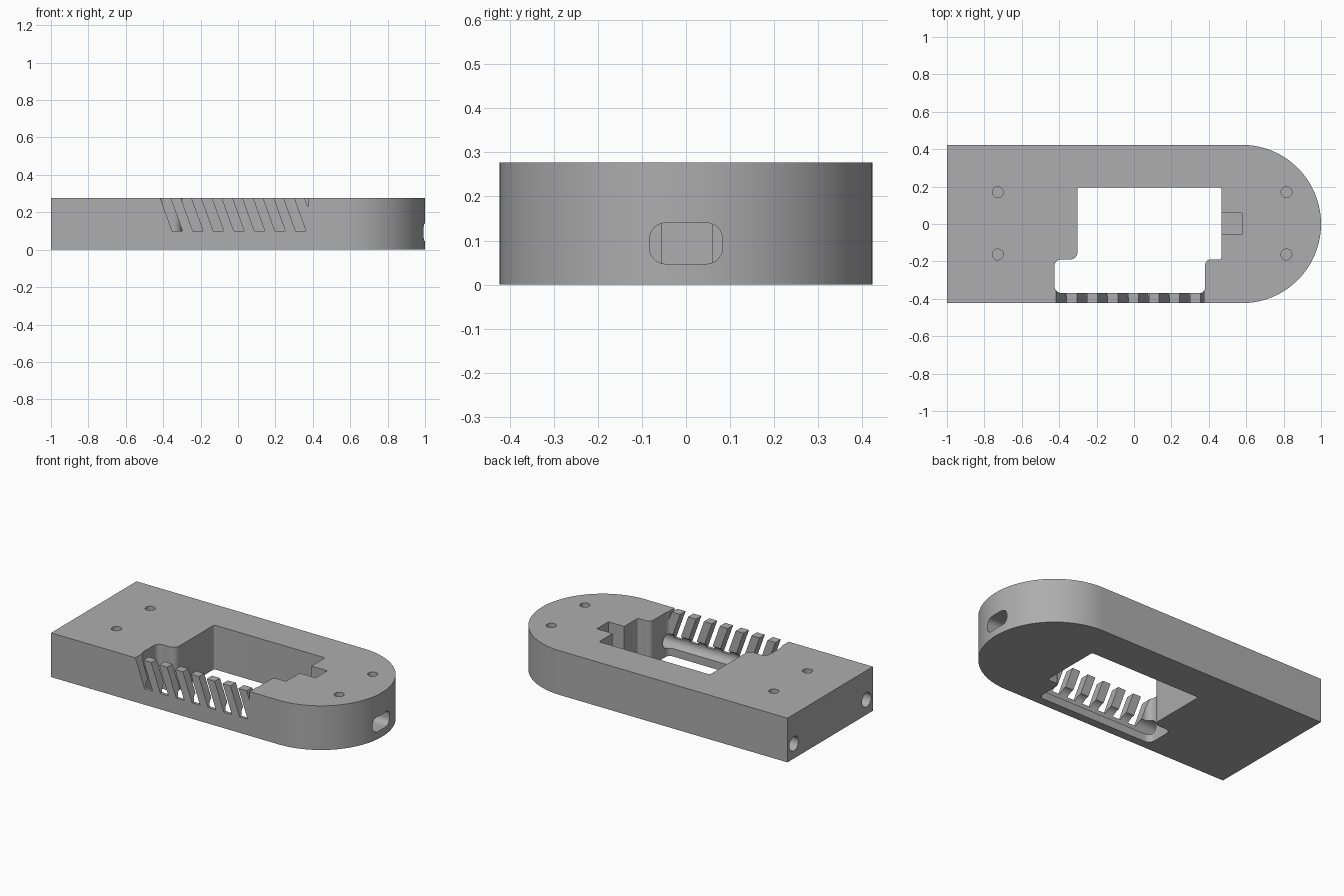
import bpy
import bmesh
from math import cos, sin, pi
from mathutils import Vector

cube = bpy.data.objects.get("Cube")
if cube:
    bpy.data.objects.remove(cube, do_unlink=True)

HEIGHT = 0.277
HALF = 0.423

grey = bpy.data.materials.new("mid grey")
grey.use_nodes = True
grey.diffuse_color = (0.42, 0.42, 0.42, 1)
grey.node_tree.nodes["Principled BSDF"].inputs["Base Color"].default_value = (0.42, 0.42, 0.42, 1)


def rounded(corners, steps=8):
    """Outline of right-angled corners (x, y, radius) with filleted arcs."""
    out = []
    for i, (x, y, r) in enumerate(corners):
        p = Vector((x, y))
        if r == 0:
            out.append(p)
            continue
        d1 = (Vector(corners[i - 1][:2]) - p).normalized()
        d2 = (Vector(corners[(i + 1) % len(corners)][:2]) - p).normalized()
        centre = p + r * (d1 + d2)
        for k in range(steps + 1):
            a = pi / 2 * k / steps
            q = centre - r * (d2 * cos(a) + d1 * sin(a))
            if not out or (q - out[-1]).length > 1e-4:
                out.append(q)
    return out


def rectangle(x0, x1, y0, y1, r=0):
    return rounded([(x0, y0, r), (x1, y0, r), (x1, y1, r), (x0, y1, r)])


def circle(x, y, r, n=32):
    return [(x + r * cos(2 * pi * k / n), y + r * sin(2 * pi * k / n)) for k in range(n)]


def prism(name, outline, axis, lo, hi):
    """Extrude an outline along the given axis from lo to hi."""
    place = {"X": lambda a, b: (lo, a, b),
             "Y": lambda a, b: (a, lo, b),
             "Z": lambda a, b: (a, b, lo)}[axis]
    bm = bmesh.new()
    base = bm.faces.new([bm.verts.new(place(*p)) for p in outline])
    ext = bmesh.ops.extrude_face_region(bm, geom=[base])
    move = Vector([hi - lo if c == axis else 0 for c in "XYZ"])
    bmesh.ops.translate(bm, vec=move, verts=[v for v in ext["geom"] if isinstance(v, bmesh.types.BMVert)])
    bmesh.ops.recalc_face_normals(bm, faces=bm.faces)
    mesh = bpy.data.meshes.new(name)
    bm.to_mesh(mesh)
    bm.free()
    mesh.materials.append(grey)
    ob = bpy.data.objects.new(name, mesh)
    bpy.context.collection.objects.link(ob)
    return ob


# Body: square at one end, half round at the other
body = rounded([(-1, -HALF, 0), (1, -HALF, HALF), (1, HALF, HALF), (-1, HALF, 0)], 32)
housing = prism("housing", body, "Z", 0, HEIGHT)
cutters = []


def cut(*args):
    cutters.append(prism(*args))


# Stepped opening through the middle
opening = rounded([(-0.425, -0.37, 0.04), (0.38, -0.37, 0.03), (0.38, -0.19, 0.03),
                   (0.467, -0.19, 0.01), (0.467, 0.195, 0.01), (-0.302, 0.195, 0.01),
                   (-0.302, -0.19, 0.04), (-0.425, -0.19, 0.035)])
cut("opening_cutter", opening, "Z", -0.1, HEIGHT + 0.1)

# Connector notch and the port leading to it
cut("notch_cutter", rectangle(0.4, 0.577, -0.055, 0.06), "Z", 0.047, HEIGHT + 0.1)
cut("port_cutter", rectangle(-0.083, 0.083, 0.047, 0.14, 0.037), "X", 0.55, 1.1)

# Blind screw holes in the top
for x in (-0.728, 0.815):
    for y in (-0.163, 0.17):
        cut("screw_hole_cutter", circle(x, y, 0.029), "Z", 0.13, HEIGHT + 0.1)

# Long rod bores from the square end
for y in (-0.36, 0.36):
    cut("rod_bore_cutter", circle(y, 0.093, 0.045), "X", -1.1, 0.5)

# Slanted vents in the thin front wall, the last one clipped by the opening's end
top, slant, width = HEIGHT + 0.035, 0.36, 0.055
for k in range(7):
    x = -0.352 + 0.11 * k
    lean = slant * (top - 0.1)
    vent = [(x, 0.1), (x + width, 0.1), (x + width - lean, top), (x - lean, top)]
    cut("vent_cutter", vent, "Y", -0.5, -0.34)
cut("end_vent_cutter", [(0.375, 0.225), (0.375, top), (0.344, top)], "Y", -0.5, -0.34)

# Apply every cut
bpy.context.view_layer.objects.active = housing
for c in cutters:
    c.hide_render = True
    mod = housing.modifiers.new(c.name, "BOOLEAN")
    mod.operation = "DIFFERENCE"
    mod.solver = "EXACT"
    mod.object = c
    bpy.ops.object.modifier_apply(modifier=mod.name)
    bpy.data.objects.remove(c, do_unlink=True)

bpy.ops.object.select_all(action="DESELECT")
housing.select_set(True)
bpy.ops.object.shade_smooth_by_angle(angle=pi / 6)
